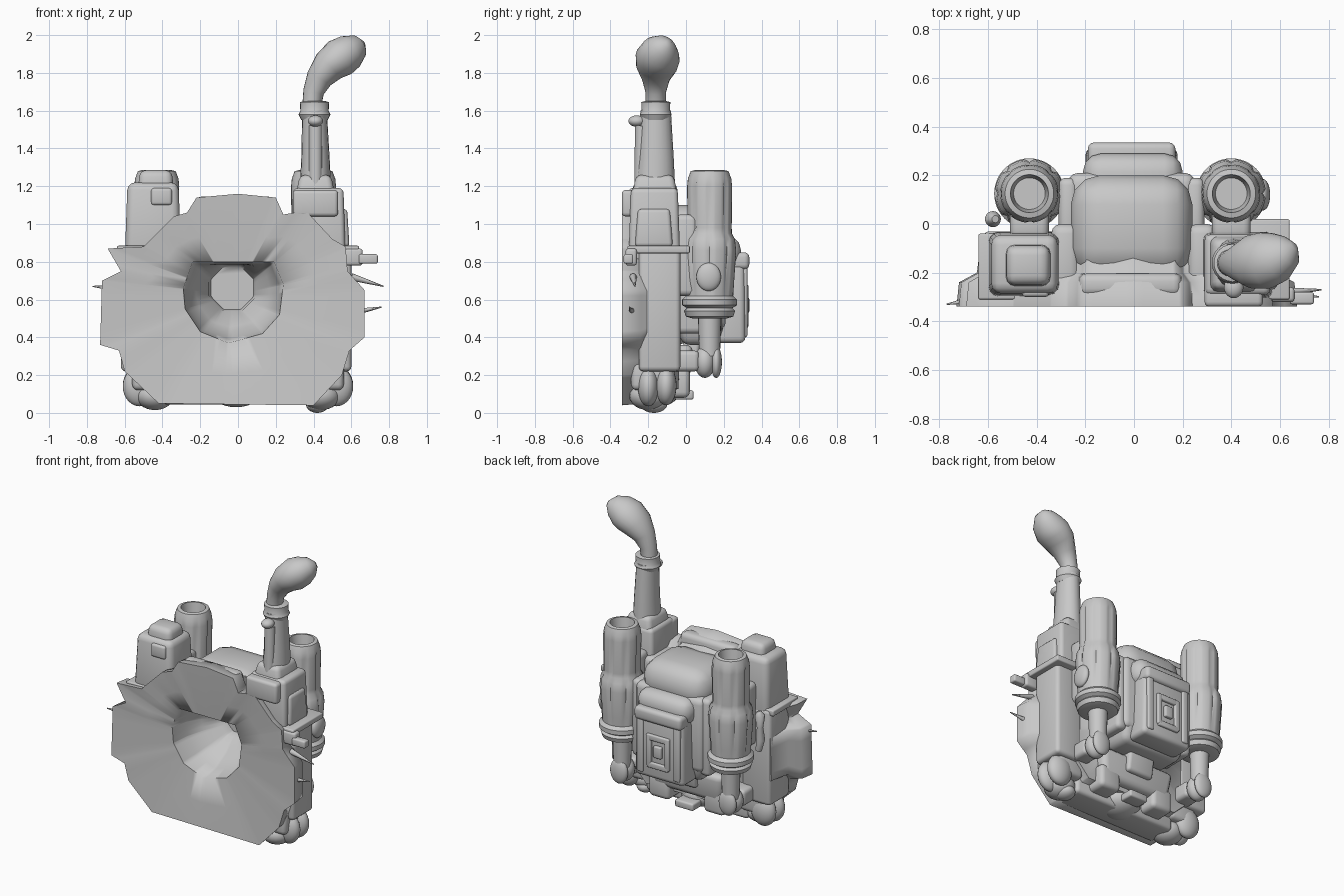
import bpy, bmesh, math
from mathutils import Vector

grey = bpy.data.materials.new("grey metal")
grey.diffuse_color = (0.58, 0.58, 0.58, 1)


def finish(name, bm, angle=40):
    bmesh.ops.recalc_face_normals(bm, faces=bm.faces)
    me = bpy.data.meshes.new(name)
    bm.to_mesh(me)
    bm.free()
    ob = bpy.data.objects.new(name, me)
    bpy.context.collection.objects.link(ob)
    me.materials.append(grey)
    bpy.ops.object.select_all(action='DESELECT')
    ob.select_set(True)
    bpy.context.view_layer.objects.active = ob
    bpy.ops.object.shade_smooth_by_angle(angle=math.radians(angle))
    return ob


def box(name, x, y, z, bevel=0.02, top=(1, 1), bottom=(1, 1)):
    """Bevelled box from (min, max) ranges; ends may taper."""
    bm = bmesh.new()
    bmesh.ops.create_cube(bm, size=1)
    for v in bm.verts:
        s = top if v.co.z > 0 else bottom
        v.co = Vector((sum(x) / 2 + v.co.x * s[0] * (x[1] - x[0]),
                       sum(y) / 2 + v.co.y * s[1] * (y[1] - y[0]),
                       sum(z) / 2 + v.co.z * (z[1] - z[0])))
    if bevel:
        bmesh.ops.bevel(bm, geom=bm.edges[:], offset=bevel, segments=3,
                        profile=0.5, affect='EDGES')
    return finish(name, bm)


def ball(name, centre, radii):
    bm = bmesh.new()
    bmesh.ops.create_uvsphere(bm, u_segments=24, v_segments=14, radius=1)
    for v in bm.verts:
        v.co = Vector(c + a * r for c, a, r in zip(centre, v.co, radii))
    return finish(name, bm)


def skin(bm, rings):
    """Bridge successive closed point rings and cap both ends."""
    loops = [[bm.verts.new(p) for p in r] for r in rings]
    n = len(loops[0])
    for a, b in zip(loops, loops[1:]):
        for i in range(n):
            bm.faces.new((a[i], a[(i + 1) % n], b[(i + 1) % n], b[i]))
    bm.faces.new(loops[0])
    bm.faces.new(loops[-1])


def tube(name, path, n=20):
    """Tube through (x, y, z, radius_x, radius_y) stations, rings tilted along the path."""
    pts = [Vector(p[:3]) for p in path]
    rings = []
    for i, p in enumerate(path):
        d = (pts[min(i + 1, len(pts) - 1)] - pts[max(i - 1, 0)]).normalized()
        q = Vector((0, 0, 1)).rotation_difference(d)
        rings.append([pts[i] + q @ Vector((p[3] * math.cos(t), p[4] * math.sin(t), 0))
                      for t in (2 * math.pi * k / n for k in range(n))])
    bm = bmesh.new()
    skin(bm, rings)
    return finish(name, bm, 50)


def lathe(name, cx, cy, profile, n=48):
    """Turned part from (radius, z, flute depth) points."""
    bm = bmesh.new()
    skin(bm, [[(cx + (r - f * (k % 6 == 0)) * math.cos(2 * math.pi * k / n),
                cy + (r - f * (k % 6 == 0)) * math.sin(2 * math.pi * k / n), z)
               for k in range(n)] for r, z, f in profile])
    return finish(name, bm)


# Front shell: ragged rim, shallow funnel, deep stepped throat
CX, CZ = -0.03, 0.62
rim = [(0.67, .65), (.58, .75), (.57, .88), (.50, .92), (.36, 1.07), (.24, 1.05), (.20, 1.14),
       (0, 1.16), (-.22, 1.14), (-.27, 1.06), (-.34, 1.04), (-.50, .88), (-.69, .87),
       (-.62, .75), (-.72, .70), (-.73, .36), (-.63, .33), (-.60, .22), (-.42, .05),
       (.40, .04), (.55, .20), (.59, .33), (.67, .40)]
lip = [(.24, .68), (.19, .80), (-.24, .80), (-.29, .66), (-.28, .55), (-.20, .43),
       (-.05, .37), (.13, .42), (.22, .52)]
hole = [(CX + .135 * math.cos(k * math.pi / 4 + .39), .665 + .135 * math.sin(k * math.pi / 4 + .39))
        for k in range(8)]


def ray(poly, t):
    dx, dz = math.cos(t), math.sin(t)
    best = 0
    for (ax, az), (bx, bz) in zip(poly, poly[1:] + poly[:1]):
        ax, az, bx, bz = ax - CX, az - CZ, bx - CX, bz - CZ
        den = dx * (bz - az) - dz * (bx - ax)
        if abs(den) > 1e-9:
            r = (ax * (bz - az) - az * (bx - ax)) / den
            u = (ax * dz - az * dx) / den
            if r > 0 and -1e-6 <= u <= 1 + 1e-6:
                best = max(best, r)
    return best


angles = sorted({round(math.atan2(z - CZ, x - CX), 4) for x, z in rim + lip}
                | {round(-math.pi + k * math.pi / 24, 4) for k in range(48)})


def ring(f, y):
    return [(CX + f(t) * math.cos(t), y, CZ + f(t) * math.sin(t)) for t in angles]


bm = bmesh.new()
skin(bm, [ring(lambda t: ray(hole, t) * 0.9, 0.06), ring(lambda t: ray(hole, t), 0.0),
          ring(lambda t: 0.5 * (ray(hole, t) + ray(lip, t)), -0.08),
          ring(lambda t: ray(lip, t) * 0.92, -0.18),
          ring(lambda t: ray(lip, t), -0.305),
          ring(lambda t: 0.5 * (ray(rim, t) + ray(lip, t)), -0.325),
          ring(lambda t: ray(rim, t), -0.34), ring(lambda t: ray(rim, t) * 0.985, -0.24),
          ring(lambda t: ray(rim, t) * 0.88, -0.20), ring(lambda t: ray(rim, t) * 0.85, -0.04),
          ring(lambda t: ray(lip, t) * 1.03, -0.03), ring(lambda t: ray(lip, t) * 0.8, 0.12)])
finish("front_shell", bm, 75)

# Side housings, ledges and lower feet
for s, out in ((-1, 0.62), (1, 0.60)):
    box("side_housing", sorted((s * 0.40, s * out)), (-0.25, -0.03), (0.22, 0.88), 0.025)
    box("side_ledge", sorted((s * 0.45, s * 0.64)), (-0.31, 0.02 if s > 0 else -0.04),
        (0.845, 0.885), 0.008)
    for y, z in ((-0.20, 0.14), (-0.105, 0.145)):
        ball("foot_roller", (s * 0.52, y, z), (0.09, 0.055, 0.105))
    ball("foot_toe", (s * 0.44, -0.20, 0.09), (0.10, 0.10, 0.075))
    box("foot_bracket", sorted((s * 0.36, s * 0.56)), (-0.29, -0.06), (0.12, 0.28), 0.03)

# Left shoulder column
box("left_shoulder", (-0.60, -0.30), (-0.30, -0.03), (0.80, 1.22), 0.04, top=(0.90, 0.88))
box("left_shoulder_cap", (-0.53, -0.34), (-0.26, -0.08), (1.17, 1.285), 0.035, top=(0.9, 0.85))
box("left_cap_slot", (-0.46, -0.35), (-0.30, -0.22), (1.10, 1.19), 0.015)

# Right shoulder and chimney
box("right_shoulder", (0.28, 0.57), (-0.305, -0.03), (0.80, 1.19), 0.025, top=(0.92, 0.9))
box("right_shoulder_front", (0.29, 0.53), (-0.34, -0.25), (1.04, 1.18), 0.02)
box("right_shoulder_panel", (0.53, 0.59), (-0.27, -0.07), (0.88, 1.08), 0.02, top=(0.6, 0.85))
box("chimney_base", (0.30, 0.52), (-0.29, -0.04), (1.12, 1.26), 0.03, top=(0.75, 0.8))
tube("chimney", [(0.41, -0.165, 1.15, 0.085, 0.11), (0.41, -0.16, 1.35, 0.075, 0.095),
                 (0.405, -0.16, 1.60, 0.065, 0.08)])
tube("chimney_pipe", [(0.41, -0.245, 1.10, 0.035, 0.03), (0.41, -0.235, 1.52, 0.035, 0.035)])
ball("chimney_pipe_cap", (0.41, -0.26, 1.545), (0.04, 0.045, 0.03))
lathe("chimney_collar", 0.405, -0.16, [(0.07, 1.55, 0), (0.085, 1.58, 0), (0.075, 1.60, 0),
                                       (0.077, 1.645, 0), (0.06, 1.65, 0)], 24)
tube("smoke_plume", [(0.39, -0.16, 1.62, 0.05, 0.055), (0.40, -0.16, 1.70, 0.055, 0.055),
                     (0.43, -0.16, 1.77, 0.07, 0.075), (0.48, -0.155, 1.835, 0.09, 0.11),
                     (0.54, -0.15, 1.88, 0.105, 0.118), (0.59, -0.135, 1.91, 0.095, 0.105),
                     (0.635, -0.11, 1.94, 0.065, 0.07), (0.66, -0.09, 1.955, 0.02, 0.02)])

# Rear thrusters with hollow tops, flanges, necks and elbow balls
for x in (-0.43, 0.40):
    lathe("thruster", x, 0.125,
          [(0.09, 0.50, 0), (0.125, 0.51, 0), (0.135, 0.54, 0), (0.12, 0.555, 0), (0.145, 0.57, 0),
           (0.145, 0.60, 0), (0.125, 0.62, 0), (0.13, 0.68, 0.010), (0.142, 0.86, 0.012),
           (0.135, 0.92, 0.010), (0.118, 0.95, 0), (0.118, 0.98, 0.012), (0.12, 1.20, 0.012),
           (0.115, 1.24, 0), (0.10, 1.28, 0), (0.078, 1.285, 0), (0.065, 1.20, 0)])
    tube("thruster_neck", [(x, 0.125, 0.52, 0.062, 0.062), (x, 0.125, 0.30, 0.055, 0.055)])
    ball("elbow_ball", (x, 0.10, 0.27), (0.07, 0.055, 0.085))
    ball("elbow_cap", (x, 0.16, 0.27), (0.065, 0.03, 0.085))
    box("thruster_mount", (x - 0.08, x + 0.08), (-0.06, 0.06), (0.62, 1.05), 0.03)
    box("elbow_mount", (x - 0.06, x + 0.06), (-0.08, 0.07), (0.22, 0.33), 0.025)
ball("right_thruster_knob", (0.53, 0.12, 0.72), (0.03, 0.065, 0.075))
tube("left_side_lever", [(-0.57, 0.02, 0.62, 0.02, 0.02), (-0.585, 0.02, 0.70, 0.028, 0.028),
                         (-0.58, 0.02, 0.78, 0.02, 0.02), (-0.58, 0.02, 0.86, 0.033, 0.033),
                         (-0.57, 0.02, 0.89, 0.015, 0.015)])

# Central rear body, cushion and pack
box("rear_core", (-0.27, 0.25), (-0.06, 0.21), (0.36, 0.50), 0.04, bottom=(0.85, 0.7))
box("rear_panel", (-0.27, 0.25), (0.07, 0.21), (0.44, 0.95), 0.04)
for s in (-1, 1):
    box("core_side", sorted((s * 0.30 - 0.01, s * 0.22 - 0.01)), (-0.10, 0.19), (0.42, 0.95), 0.03)
    box("collar_side", sorted((s * 0.34, s * 0.22)), (-0.28, 0.0), (0.84, 1.02), 0.04)
box("top_plate", (-0.24, 0.21), (-0.30, -0.20), (1.0, 1.145), 0.03, top=(0.92, 0.9))
box("rear_cushion", (-0.26, 0.24), (-0.22, 0.20), (0.82, 1.10), 0.12)
box("cushion_roll", (-0.21, 0.20), (0.08, 0.29), (0.76, 0.94), 0.075)
box("back_pack", (-0.20, 0.18), (0.15, 0.315), (0.37, 0.84), 0.03, top=(0.92, 0.95))
box("pack_lid", (-0.19, 0.17), (0.22, 0.335), (0.76, 0.85), 0.025)
for x in (-0.15, 0.13):
    box("pack_rib", (x - 0.025, x + 0.025), (0.29, 0.325), (0.40, 0.78), 0.012)
for z in (0.47, 0.66):
    box("latch_bar", (-0.09, 0.07), (0.30, 0.33), (z - 0.02, z + 0.02), 0.008)
for x in (-0.08, 0.06):
    box("latch_post", (x - 0.018, x + 0.018), (0.30, 0.33), (0.46, 0.68), 0.008)
box("latch_button", (-0.04, 0.02), (0.30, 0.335), (0.53, 0.61), 0.008)

# Underside
box("lower_core", (-0.30, 0.28), (-0.12, 0.04), (0.16, 0.36), 0.04, bottom=(0.9, 0.7))
box("under_panel", (-0.11, 0.09), (-0.02, 0.08), (0.24, 0.40), 0.02, bottom=(1, 0.5))
box("bottom_beam", (-0.40, 0.38), (-0.30, -0.10), (0.045, 0.20), 0.025)
ball("bottom_bulge", (-0.01, -0.16, 0.12), (0.14, 0.13, 0.09))
for x in (-0.22, 0.20):
    box("bottom_block", (x - 0.08, x + 0.08), (-0.16, 0.02), (0.08, 0.24), 0.03)
box("bottom_hook", (-0.08, 0.06), (-0.06, 0.04), (0.07, 0.12), 0.012)
ball("bottom_stud", (0.42, -0.17, 0.045), (0.06, 0.07, 0.045))

# Side spikes and fins
for tip, base, r in (((0.77, -0.27, 0.67), (0.60, -0.28, 0.72), 0.02),
                     ((0.76, -0.30, 0.56), (0.60, -0.28, 0.53), 0.02),
                     ((-0.77, -0.33, 0.67), (-0.66, -0.31, 0.66), 0.015)):
    tube("side_spike", [(*base, r, r), (*tip, 0.003, 0.003)], 8)
box("right_fin", (0.64, 0.74), (-0.33, -0.28), (0.79, 0.84), 0.01)
box("right_fin_arm", (0.54, 0.66), (-0.32, -0.26), (0.78, 0.87), 0.015)
